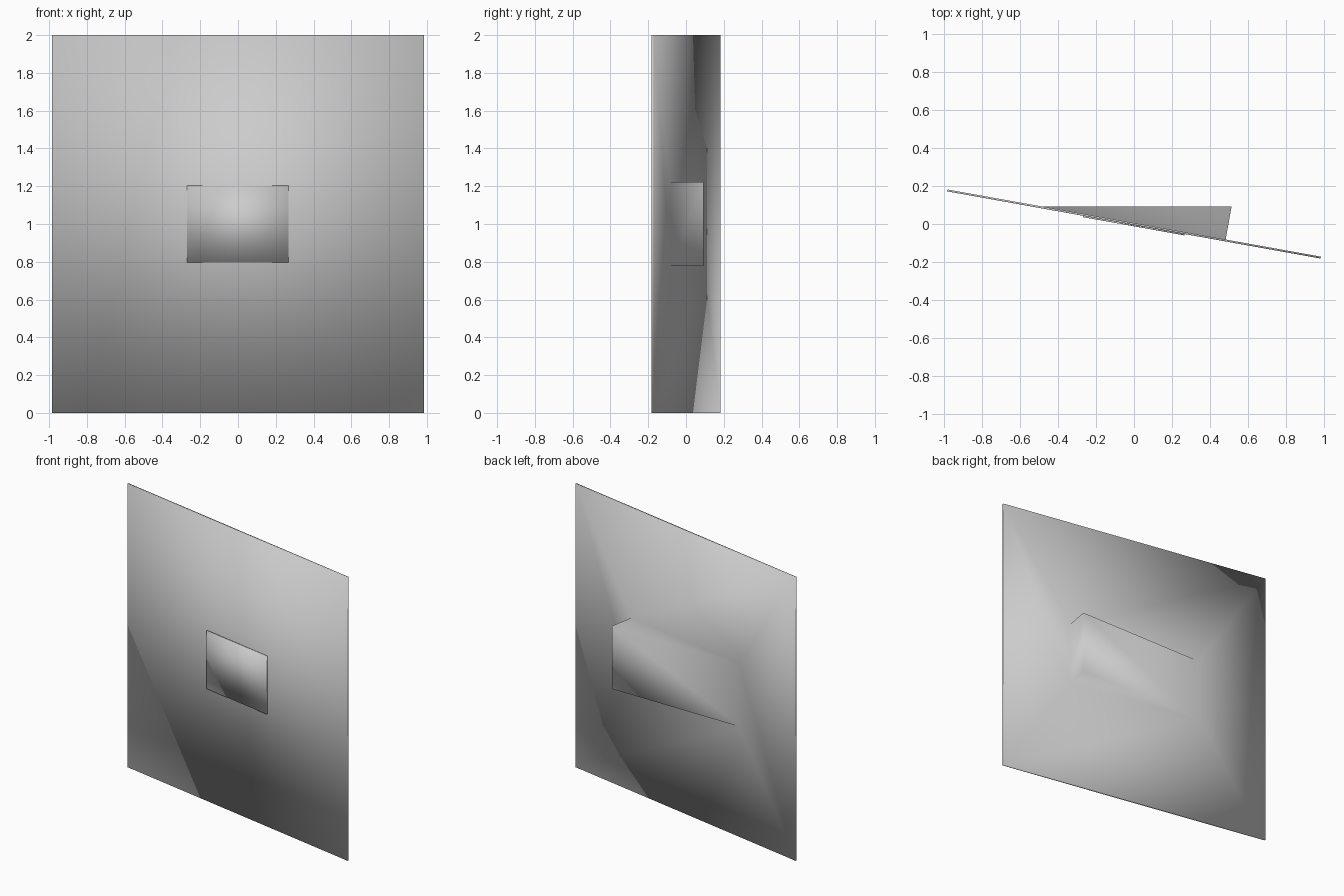
import bpy, bmesh, math
from mathutils import Vector, Matrix

cube = bpy.data.objects.get("Cube")
if cube:
    bpy.data.objects.remove(cube)

GREY = (0.6, 0.6, 0.6, 1)
mat = bpy.data.materials.new("plain grey")
mat.use_nodes = True
mat.diffuse_color = GREY
mat.node_tree.nodes["Principled BSDF"].inputs["Base Color"].default_value = GREY

TURN = Matrix.Rotation(math.radians(-10.2), 4, 'Z')
HALF_THICK = 0.005


def box(bm, size, centre):
    bmesh.ops.create_cube(bm, size=1, matrix=Matrix.Translation(centre) @ Matrix.Diagonal((*size, 1)))


def finish(bm, name):
    # Turn the part about the vertical axis and shade it smooth
    bmesh.ops.recalc_face_normals(bm, faces=bm.faces)
    bm.transform(TURN)
    mesh = bpy.data.meshes.new(name)
    bm.to_mesh(mesh)
    bm.free()
    mesh.materials.append(mat)
    mesh.shade_smooth()
    obj = bpy.data.objects.new(name, mesh)
    bpy.context.collection.objects.link(obj)


# Panel with a wedge housing growing out of its back face
bm = bmesh.new()
box(bm, (2, 2 * HALF_THICK, 2), (0, 0, 1))
bm.normal_update()
back = max(bm.faces, key=lambda f: f.normal.y)
bmesh.ops.inset_individual(bm, faces=[back], thickness=0.3)
for v in back.verts:
    v.co = Vector((math.copysign(0.49, v.co.x), HALF_THICK, 1 + math.copysign(0.222, v.co.z - 1)))
lid = bmesh.ops.extrude_discrete_faces(bm, faces=[back])["faces"][0]
for v in lid.verts:
    if v.co.x > 0:
        v.co.y += 0.176
bmesh.ops.remove_doubles(bm, verts=bm.verts, dist=0.0001)
finish(bm, "panel_with_wedge_housing")

# Thin plate on the front face
bm = bmesh.new()
box(bm, (0.545, 0.008, 0.41), (0, -HALF_THICK - 0.003, 1))
finish(bm, "front_plate")
